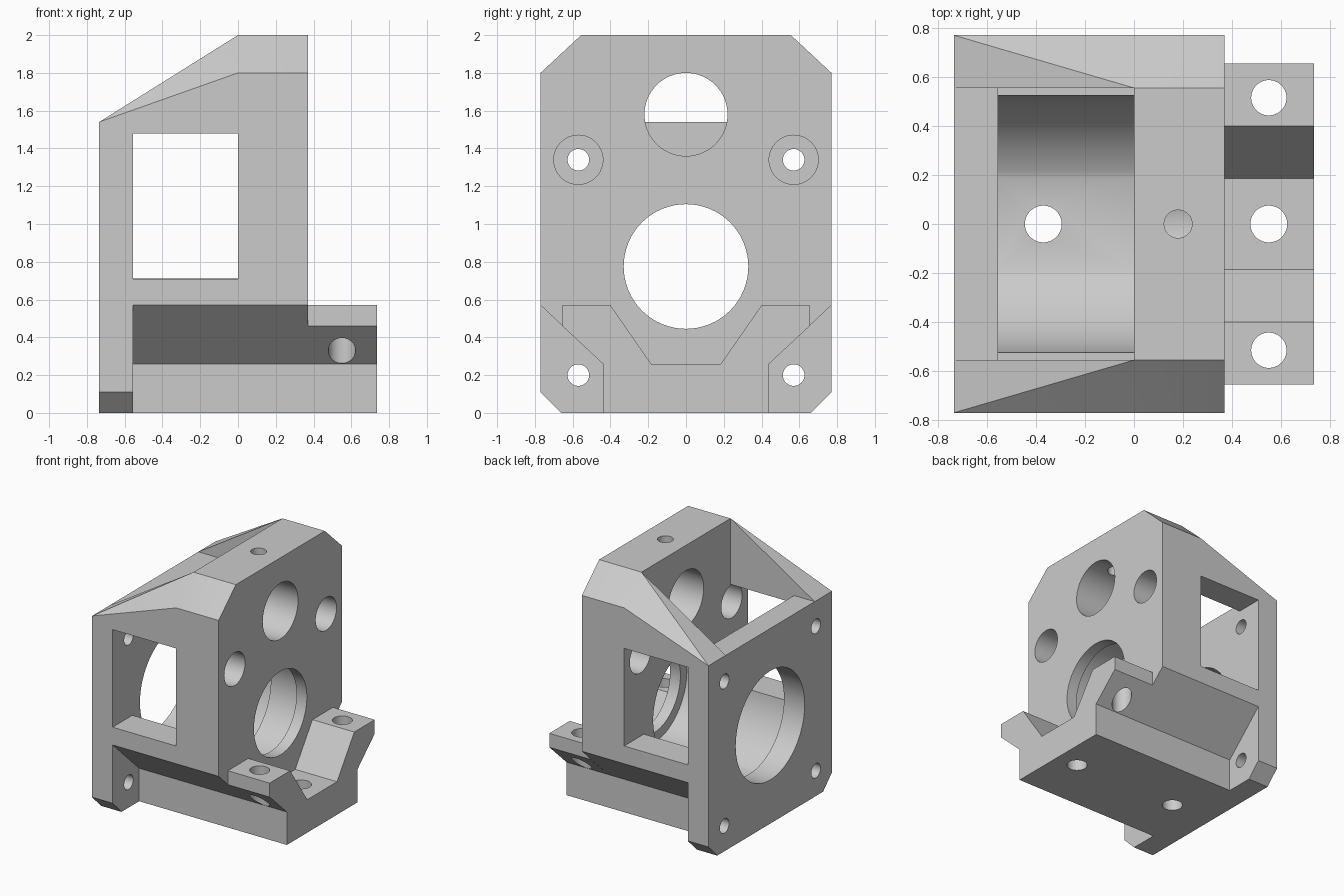
import bpy, bmesh, math
from mathutils import Matrix, Vector

cube = bpy.data.objects.get("Cube")
if cube:
    bpy.data.objects.remove(cube, do_unlink=True)

grey = bpy.data.materials.new("light_grey")
grey.use_nodes = True
colour = (0.6, 0.6, 0.6, 1)
grey.diffuse_color = colour
grey.node_tree.nodes["Principled BSDF"].inputs["Base Color"].default_value = colour

BACK, WALL, FRONT, END = -0.735, -0.555, 0.37, 0.735   # stations along x
AXIS = 0.775                                           # height of the main bore


def finish(name, bm):
    bmesh.ops.recalc_face_normals(bm, faces=bm.faces)
    mesh = bpy.data.meshes.new(name)
    bm.to_mesh(mesh)
    bm.free()
    mesh.materials.append(grey)
    ob = bpy.data.objects.new(name, mesh)
    bpy.context.collection.objects.link(ob)
    return ob


def prism(name, half, x0, x1):
    """Extrude a y-mirrored (y, z) outline along x."""
    outline = half + [(-y, z) for y, z in reversed(half)]
    bm = bmesh.new()
    face = bm.faces.new([bm.verts.new((x0, y, z)) for y, z in outline])
    geom = bmesh.ops.extrude_face_region(bm, geom=[face])["geom"]
    verts = [v for v in geom if isinstance(v, bmesh.types.BMVert)]
    bmesh.ops.translate(bm, verts=verts, vec=(x1 - x0, 0, 0))
    return finish(name, bm)


def rail(name, side):
    """Sloping top rail joining the rear plate to the front block."""
    inner, outer = 0.555 * side, 0.77 * side
    bm = bmesh.new()
    for x, z_out, z_in in ((BACK, 1.54, 1.54), (0, 1.8, 2)):
        for p in ((outer, z_out), (inner, z_in), (outer, 1.48), (inner, 1.48)):
            bm.verts.new((x, *p))
    bmesh.ops.convex_hull(bm, input=bm.verts)
    return finish(name, bm)


def drill(axis, a, b, u, v, r):
    """Cylinder cutter along x at (y, z) = (u, v), or along z at (x, y) = (u, v)."""
    mid = (a + b) / 2
    if axis == "X":
        mat = Matrix.Translation((mid, u, v)) @ Matrix.Rotation(math.pi / 2, 4, "Y")
    else:
        mat = Matrix.Translation((u, v, mid))
    bm = bmesh.new()
    bmesh.ops.create_cone(bm, cap_ends=True, segments=64, radius1=r, radius2=r,
                          depth=b - a, matrix=mat)
    return finish("drill", bm)


def combine(target, tool, operation):
    mod = target.modifiers.new("combine", "BOOLEAN")
    mod.operation, mod.solver, mod.object = operation, "EXACT", tool
    bpy.context.view_layer.update()
    graph = bpy.context.evaluated_depsgraph_get()
    mesh = bpy.data.meshes.new_from_object(target.evaluated_get(graph))
    target.modifiers.clear()
    target.data = mesh
    bpy.data.objects.remove(tool, do_unlink=True)


# Cross-sections
foot = [(0.44, 0), (0.44, 0.26)]
plate = [(0.66, 0), (0.77, 0.11), (0.77, 1.54)]
block = foot + [(0.77, 0.57), (0.77, 1.8), (0.555, 2)]
arms = foot + [(0.655, 0.46), (0.655, 0.57), (0.4, 0.57), (0.185, 0.26)]

# Curved trough between the plate and the block
trough = foot + [(0.77, 0.57), (0.77, 0.71)]
steps = 16
for i in range(steps + 1):
    t = i / steps
    angle = math.radians(7 + t * 63.25)
    r = 0.529 + 0.018 * t
    trough.append((r * math.cos(angle), AXIS - r * math.sin(angle)))

# Solid body
bracket = prism("motor_bracket", block, 0, FRONT)
for part in (prism("trough", trough, WALL, 0),
             prism("mounting_arms", arms, FRONT, END),
             prism("rear_plate", plate, BACK, WALL),
             rail("left_rail", 1), rail("right_rail", -1)):
    combine(bracket, part, "UNION")

# Main bore with a narrow front lip, upper bore, grease hole
holes = [("X", BACK - 0.1, WALL + 0.05, 0, AXIS, 0.43),
         ("X", -0.05, 0.28, 0, AXIS, 0.41),
         ("X", 0.2, FRONT + 0.05, 0, AXIS, 0.33),
         ("X", -0.05, FRONT + 0.05, 0, 1.58, 0.22),
         ("Z", 1.7, 2.1, 0.18, 0, 0.057),
         ("Z", -0.1, 0.35, -0.37, 0, 0.075),
         ("Z", -0.1, 0.35, 0.55, 0, 0.075)]
# Screw holes on both sides
for s in (-1, 1):
    holes += [("X", -0.05, FRONT + 0.05, 0.57 * s, 1.34, 0.13),
              ("X", BACK - 0.1, WALL + 0.05, 0.57 * s, 1.34, 0.057),
              ("X", BACK - 0.1, WALL + 0.05, 0.57 * s, 0.2, 0.057),
              ("Z", 0.2, 0.7, 0.55, 0.515 * s, 0.072)]
for hole in holes:
    combine(bracket, drill(*hole), "DIFFERENCE")

# Smooth bores, crisp edges
bpy.ops.object.select_all(action="DESELECT")
bracket.select_set(True)
bpy.context.view_layer.objects.active = bracket
bpy.ops.object.shade_smooth_by_angle(angle=math.radians(25))
